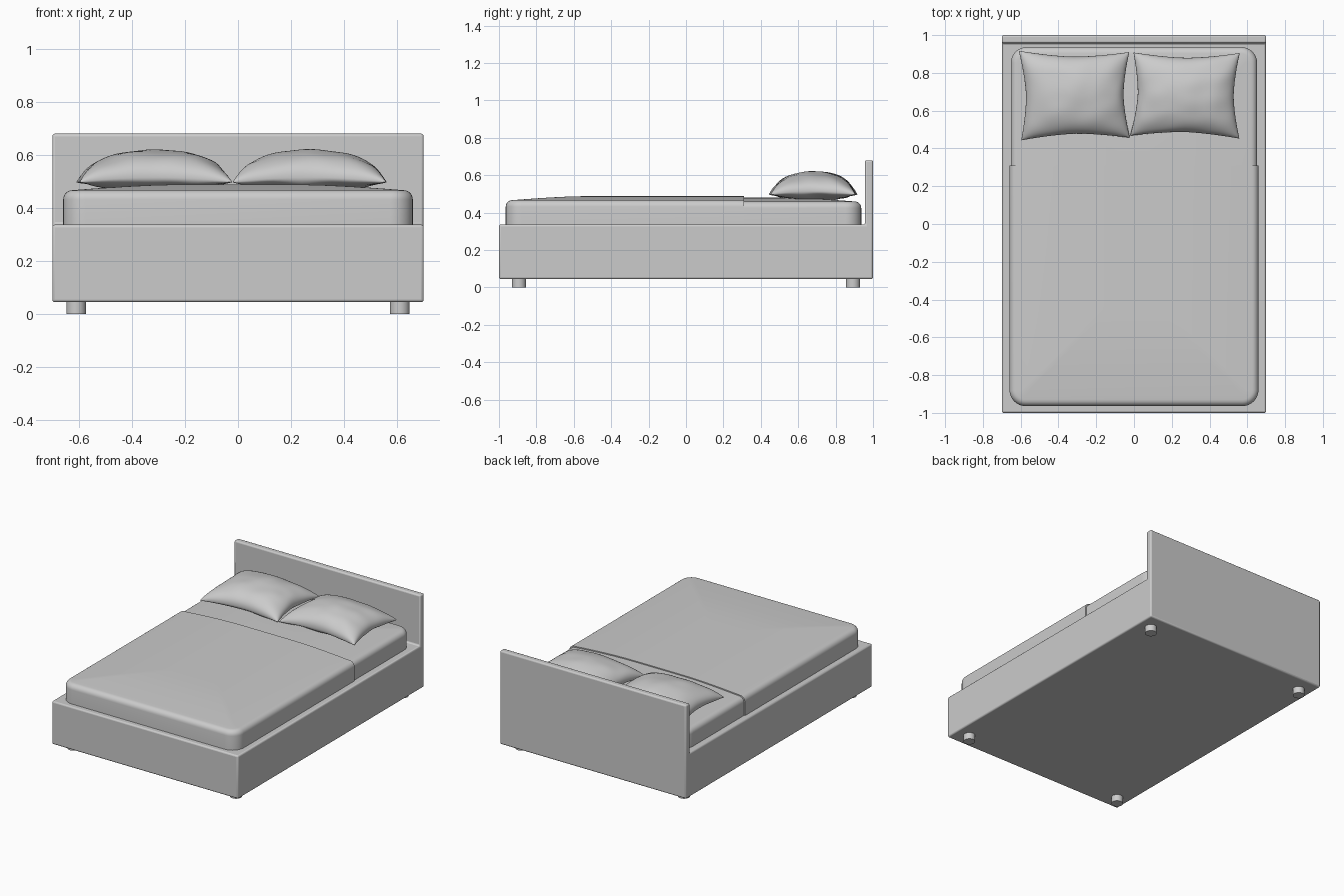
import bpy, bmesh, math
from mathutils import Vector, noise

if "Cube" in bpy.data.objects:
    bpy.data.objects.remove(bpy.data.objects["Cube"])


def finish(name, bm, angle=40, bevel=0):
    bmesh.ops.recalc_face_normals(bm, faces=bm.faces)
    me = bpy.data.meshes.new(name)
    bm.to_mesh(me)
    bm.free()
    ob = bpy.data.objects.new(name, me)
    bpy.context.collection.objects.link(ob)
    if bevel:
        mod = ob.modifiers.new("bevel", 'BEVEL')
        mod.width, mod.segments = bevel, 3
    bpy.ops.object.select_all(action='DESELECT')
    ob.select_set(True)
    bpy.context.view_layer.objects.active = ob
    bpy.ops.object.shade_smooth_by_angle(angle=math.radians(angle))
    return ob


# Bed frame: side profile of base and headboard, extruded across the width
bm = bmesh.new()
profile = [(-1, .045), (1, .045), (1, .68), (.957, .68), (.957, .337), (-1, .337)]
face = bm.faces.new([bm.verts.new((-.7, y, z)) for y, z in profile])
ext = bmesh.ops.extrude_face_region(bm, geom=[face])
bmesh.ops.translate(bm, vec=(1.4, 0, 0),
                    verts=[v for v in ext["geom"] if isinstance(v, bmesh.types.BMVert)])
finish("bed_frame", bm, bevel=.01)

# Feet
for sx in (-1, 1):
    for sy, end in ((-1, "front"), (1, "back")):
        bm = bmesh.new()
        bmesh.ops.create_cone(bm, cap_ends=True, segments=32, radius1=.037,
                              radius2=.037, depth=.055)
        bmesh.ops.translate(bm, verts=bm.verts, vec=(sx * .61, sy * .893, .0275))
        finish(f"{end}_foot_{'left' if sx < 0 else 'right'}", bm)


def cushion_slab(name, grow, cut_y=None):
    """Rounded slab with a soft crowned top, from stacked rounded rectangles."""
    hx, hy, cy, rad, edge = .652 + grow, .947 + grow, -.01, .085, .035
    z_side = .425 + grow
    rings = [(0, .33), (0, z_side)]
    for i in range(1, 7):
        a = math.pi / 2 * i / 6
        rings.append((edge * (1 - math.cos(a)), z_side + edge * math.sin(a)))
    for d in (.06, .1, .16, .24, .32, .42, .52, .62):
        t = min(1, (d - edge) / .45)
        rings.append((d, z_side + edge + .022 * math.sin(t * math.pi / 2)))
    bm = bmesh.new()
    loops = []
    for inset, z in rings:
        r = max(rad - inset, .02)
        ex, ey = hx - inset - r, hy - inset - r
        loop = []
        for q, (sx, sy) in enumerate(((1, 1), (-1, 1), (-1, -1), (1, -1))):
            for k in range(9):
                a = math.pi / 2 * (q + k / 8)
                loop.append(bm.verts.new((sx * ex + r * math.cos(a),
                                          cy + sy * ey + r * math.sin(a), z)))
        loops.append(loop)
    n = len(loops[0])
    for a, b in zip(loops, loops[1:]):
        for i in range(n):
            bm.faces.new((a[i], a[(i + 1) % n], b[(i + 1) % n], b[i]))
    bm.faces.new(loops[-1])
    bm.faces.new(loops[0][::-1])
    if cut_y is not None:
        geom = bm.verts[:] + bm.edges[:] + bm.faces[:]
        bmesh.ops.bisect_plane(bm, geom=geom, plane_co=(0, cut_y, 0),
                               plane_no=(0, 1, 0), clear_outer=True)
        bmesh.ops.holes_fill(bm, edges=[e for e in bm.edges if e.is_boundary])
    return finish(name, bm)


# Mattress and the slightly larger blanket over its lower part
cushion_slab("mattress", 0)
cushion_slab("blanket", .007, cut_y=.31)


def pillow(name, corners, seed, n=32):
    """Stuffed pillow spanned by four corners: front-left, front-right, back-right, back-left."""
    fl, fr, br, bl = (Vector(c) for c in corners)
    bm = bmesh.new()
    for side, height in ((1, .105), (-1, .052)):
        grid = []
        for j in range(n + 1):
            row = []
            for i in range(n + 1):
                s, t = 2 * i / n - 1, 2 * j / n - 1
                u, v = math.sin(s * math.pi / 2), math.sin(t * math.pi / 2)
                # pinched sides between the corners
                pu = u * (1 - .11 * (1 - abs(v) ** 1.6))
                pv = v * (1 - .12 * (1 - abs(u) ** 1.6))
                a, b = (pu + 1) / 2, (pv + 1) / 2
                p = fl.lerp(fr, a).lerp(bl.lerp(br, a), b)
                puff = max(0, (1 - u * u) * (1 - v * v)) ** .43
                wrinkle = .007 * noise.noise((u * 2.2 + seed, v * 2.2, side)) * min(1, puff * 2)
                z = .515 - .018 * u * u * v * v + side * height * puff + wrinkle
                row.append(bm.verts.new((p.x, p.y, z)))
            grid.append(row)
        for j in range(n):
            for i in range(n):
                bm.faces.new((grid[j][i], grid[j][i + 1], grid[j + 1][i + 1], grid[j + 1][i]))
    bmesh.ops.remove_doubles(bm, verts=bm.verts, dist=.0003)
    return finish(name, bm, angle=180)


# Pillows
pillow("pillow_left", [(-.597, .443), (-.022, .457), (-.025, .91), (-.61, .917)], 3.3)
pillow("pillow_right", [(-.02, .468), (.558, .452), (.56, .905), (-.003, .908)], 8.7)
